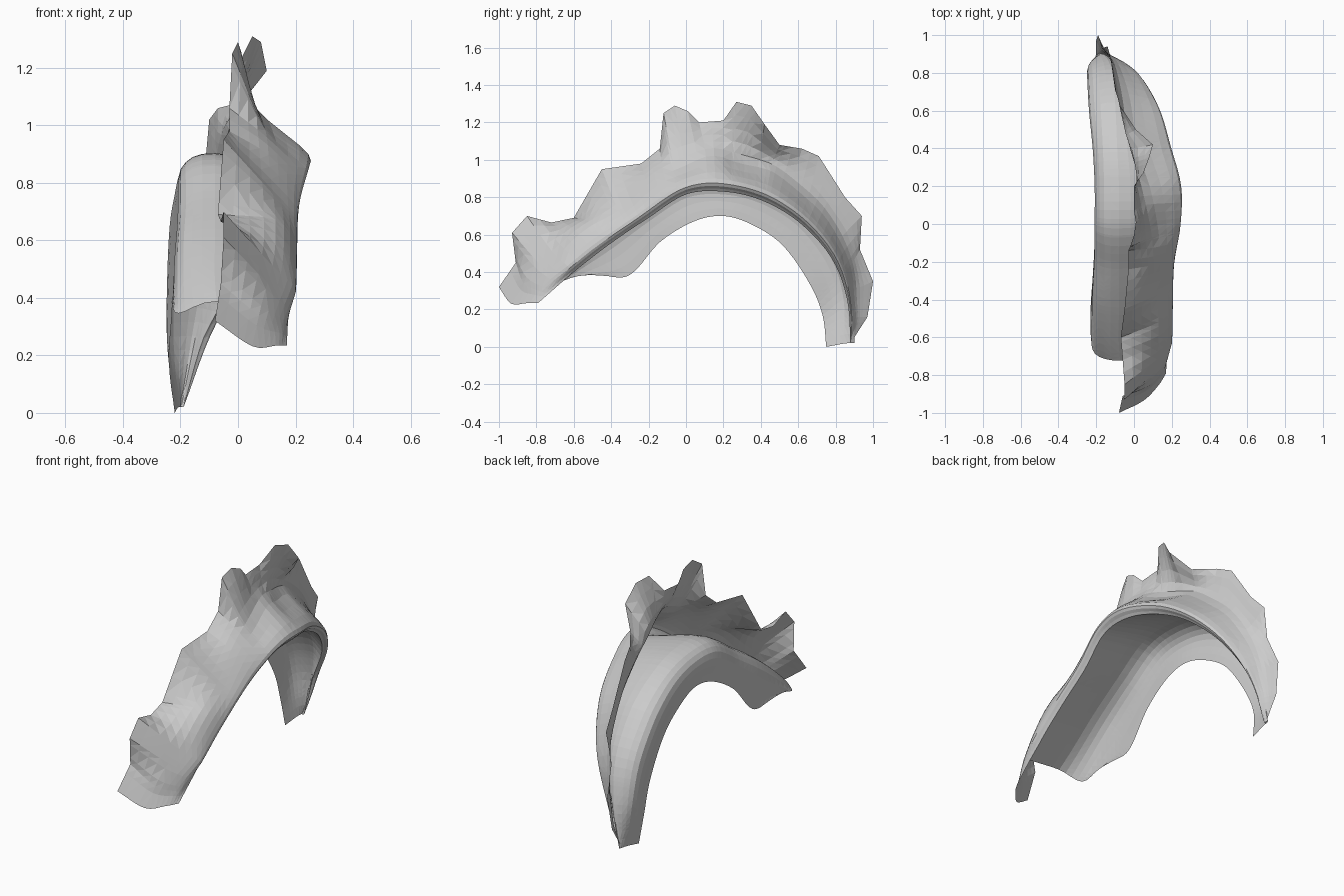
import bpy, bmesh
from mathutils import Vector

if "Cube" in bpy.data.objects:
    bpy.data.objects.remove(bpy.data.objects["Cube"])

# Ridge fold running over the arch, front to back
RIDGE = [(.17, -.79, .235), (.195, -.6, .40), (.20, -.4, .555), (.205, -.2, .69),
         (.235, 0, .815), (.235, .2, .83), (.18, .4, .785), (.12, .6, .67),
         (.02, .775, .48), (-.10, .86, .26), (-.19, .88, .02)]
# Lower rim of the left flank
RIM = [(-.23, -.77, .40), (-.23, -.46, .382), (-.22, -.30, .385), (-.21, -.14, .56),
       (-.20, .04, .67), (-.20, .2, .70), (-.21, .36, .65), (-.22, .52, .54),
       (-.23, .66, .34), (-.24, .73, .17), (-.22, .75, 0)]
# Sideways positions of wall middle, floor crest and left shoulder
WALL_X = [.05, .12, .13, .11, .09, .04, -.03, -.06, -.10, -.15, -.20]
CREST_X = [-.06, -.08, -.08, -.08, -.08, -.08, -.09, -.10, -.12, -.16, -.20]
SHOULDER_X = [-.20, -.21, -.21, -.20, -.20, -.20, -.21, -.23, -.24, -.24, -.21]
# Ragged upper edge: position along arch, x, y, z
RAGGED = [(0, -.08, -1, .32), (.3, -.06, -.91, .45), (.7, -.05, -.93, .61), (1, -.05, -.85, .70),
          (1.4, -.06, -.72, .665), (1.9, -.07, -.6, .69), (2.5, -.05, -.45, .95),
          (3.2, -.03, -.24, .98), (3.6, -.03, -.14, 1.06), (3.85, -.02, -.12, 1.25),
          (4.1, 0, -.06, 1.29), (4.4, .01, .01, 1.26), (4.6, 0, .07, 1.2), (5, 0, .2, 1.21),
          (5.25, .05, .27, 1.31), (5.5, .08, .35, 1.29), (5.8, .10, .42, 1.19),
          (6.1, .01, .5, 1.08), (6.6, -.07, .62, 1.06), (7, -.10, .71, 1.02),
          (7.6, -.12, .85, .80), (8, -.14, .94, .70), (8.5, -.17, .93, .52),
          (9, -.19, 1, .35), (9.5, -.20, .97, .16), (10, -.20, .88, .02)]
RIDGE = [Vector(p) for p in RIDGE]
RIM = [Vector(p) for p in RIM]


def spline(pts, t):
    """Smooth curve through points at t = 0, 1, 2, ..."""
    n = len(pts)
    i = min(int(t), n - 2)
    u = t - i
    b, c = pts[i], pts[i + 1]
    a = pts[i - 1] if i > 0 else b * 2 - c
    d = pts[i + 2] if i + 2 < n else c * 2 - b
    return (b * 2 + (c - a) * u + (a * 2 - b * 5 + c * 4 - d) * u ** 2
            + (b * 3 - a - c * 3 + d) * u ** 3) * .5


def ragged(t):
    for a, b in zip(RAGGED, RAGGED[1:]):
        if t <= b[0] + 1e-6:
            return Vector(a[1:]).lerp(Vector(b[1:]), (t - a[0]) / (b[0] - a[0]))
    return Vector(RAGGED[-1][1:])


def smooth_top(t):
    """Upper edge with its teeth averaged out."""
    r = min(.9, t, 10 - t)
    return sum((ragged(t + r * k / 4) for k in range(-4, 5)), Vector()) / 9


def wall_section(t):
    low, top, soft = spline(RIDGE, t), ragged(t), smooth_top(t)
    ends = min(1, t, 10 - t)
    belly, mid = low.lerp(soft, .16), low.lerp(soft, .55)
    belly.x = low.x + .005 * ends - .04 * (1 - min(1, t))
    mid.x = spline(WALL_X, t)
    low.x -= .02 * ends
    front = max(0, 1 - t)
    mid += Vector((0, -.03, -.05)) * front
    belly += Vector((0, -.03, -.015)) * front
    return [low, belly, mid, top]


def floor_section(t):
    low = spline(RIDGE, t)
    tan = spline(RIDGE, min(t + .1, 10)) - spline(RIDGE, max(t - .1, 0))
    out = Vector((0, -tan.z, tan.y)).normalized()
    inset = .05 * max(0, (t - 7) / 3)
    crest = low + out * (.07 - inset)
    crest.x = spline(CREST_X, t)
    shoulder = low + out * (.015 - inset)
    shoulder.x = spline(SHOULDER_X, t)
    low.x -= .02 * min(1, t, 10 - t)
    return [low, crest, shoulder, spline(RIM, t)]


def loft(name, section, stations, across):
    """Skin smooth cross-sections along the arch into a thin sheet."""
    bm = bmesh.new()
    rows = []
    for t in stations:
        pts = section(t)
        rows.append([bm.verts.new(spline(pts, (len(pts) - 1) * k / across))
                     for k in range(across + 1)])
    for r, s in zip(rows, rows[1:]):
        for k in range(across):
            bm.faces.new((r[k], s[k], s[k + 1], r[k + 1]))
    bmesh.ops.triangulate(bm, faces=bm.faces[:])
    me = bpy.data.meshes.new(name)
    bm.to_mesh(me)
    bm.free()
    ob = bpy.data.objects.new(name, me)
    bpy.context.collection.objects.link(ob)
    return ob


# Leaning wall with the ragged edge; stations include every edge corner
steps = sorted({round(k * .2, 2) for k in range(51)} | {p[0] for p in RAGGED})
loft("ragged_wall", wall_section, steps, 12)
# Domed floor and left flank, starting a little behind the wall's front end
loft("arched_floor", floor_section, [s for s in steps if s >= .6], 12)
